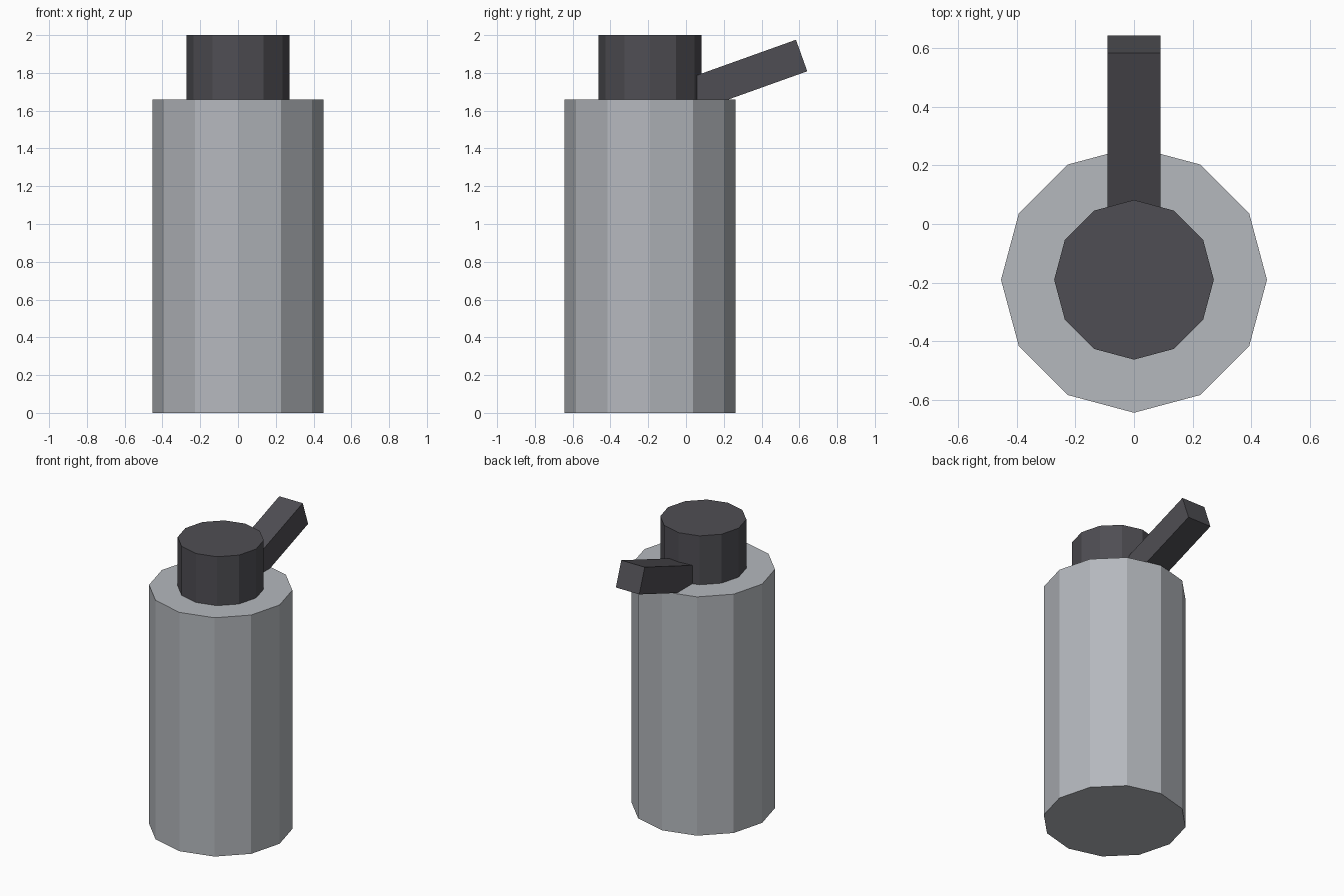
import bpy
import math

cube = bpy.data.objects.get("Cube")
if cube:
    bpy.data.objects.remove(cube, do_unlink=True)


def make_material(name, color):
    mat = bpy.data.materials.new(name)
    mat.use_nodes = True
    mat.diffuse_color = color
    mat.node_tree.nodes["Principled BSDF"].inputs["Base Color"].default_value = color
    return mat


silver = make_material("silver grey", (0.46, 0.48, 0.51, 1))
charcoal = make_material("charcoal", (0.078, 0.076, 0.087, 1))

AXIS_Y = -0.19      # shared vertical axis of body and cap
BODY_TOP = 1.66


def twelve_sided(name, radius, bottom, top, mat):
    bpy.ops.mesh.primitive_cylinder_add(
        vertices=12, radius=radius, depth=top - bottom,
        location=(0, AXIS_Y, (bottom + top) / 2))
    obj = bpy.context.object
    obj.name = name
    obj.data.materials.append(mat)
    return obj


# Flask body and cap
twelve_sided("body", 0.453, 0, BODY_TOP, silver)
twelve_sided("cap", 0.272, BODY_TOP, 2, charcoal)

# Square spout, tilted upward towards the back
tilt = math.radians(19.7)
length = 0.72
tip_y, tip_z = 0.612, 1.892
bpy.ops.mesh.primitive_cube_add(
    size=1, rotation=(tilt, 0, 0),
    location=(0, tip_y - math.cos(tilt) * length / 2,
              tip_z - math.sin(tilt) * length / 2))
spout = bpy.context.object
spout.name = "spout"
spout.scale = (0.18, length, 0.177)
spout.data.materials.append(charcoal)
